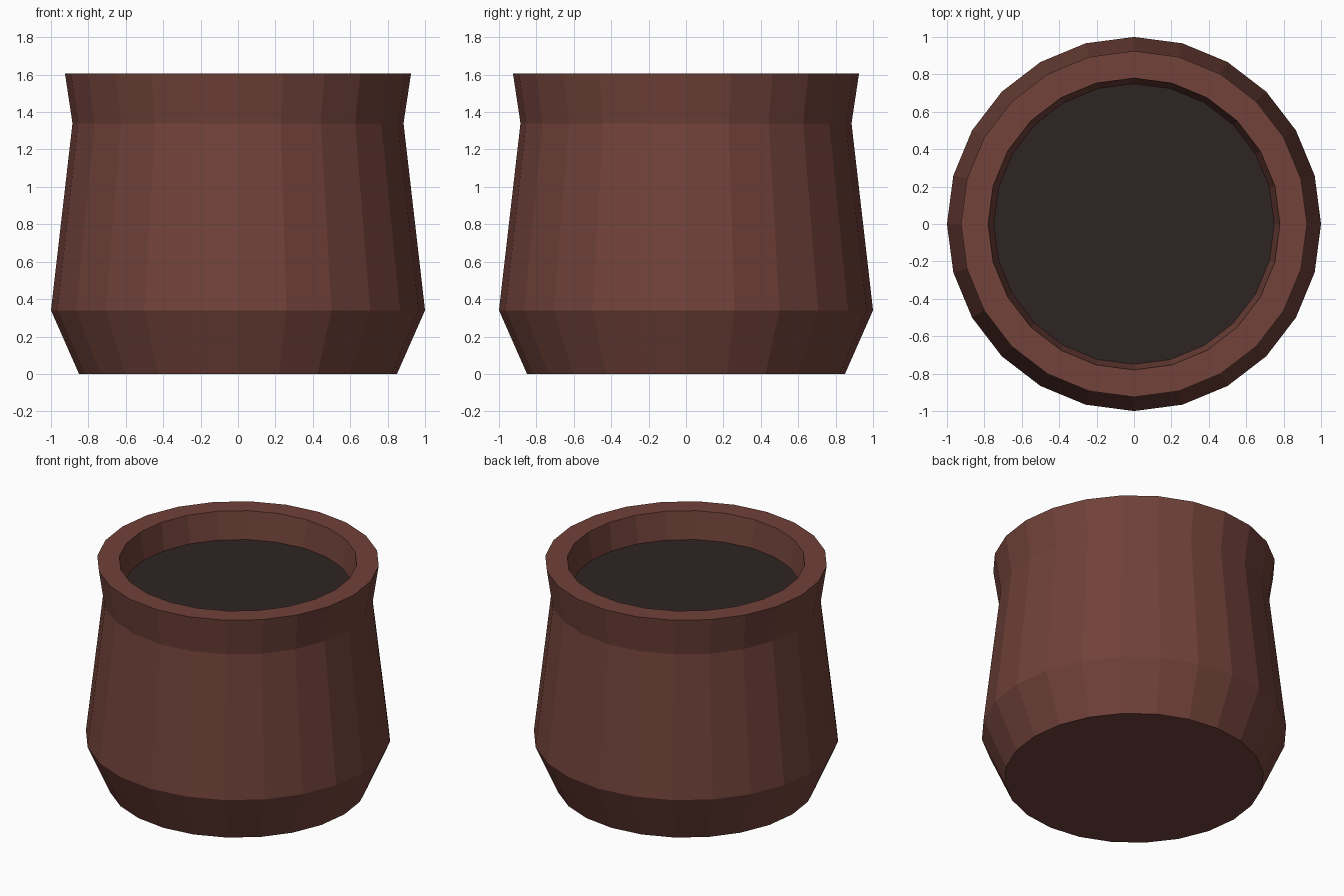
import bpy
import bmesh
from math import cos, sin, tau

SIDES = 24

cube = bpy.data.objects.get("Cube")
if cube:
    bpy.data.objects.remove(cube, do_unlink=True)


def make_material(name, rgb):
    mat = bpy.data.materials.new(name)
    mat.use_nodes = True
    colour = (*rgb, 1.0)
    mat.diffuse_color = colour
    mat.node_tree.nodes["Principled BSDF"].inputs["Base Color"].default_value = colour
    return mat


def lathe(name, profile, mat):
    """Revolve (radius, height) points into flat-sided rings, capped at both ends."""
    bm = bmesh.new()
    rings = [[bm.verts.new((r * cos(tau * i / SIDES), r * sin(tau * i / SIDES), z))
              for i in range(SIDES)] for r, z in profile]
    for low, high in zip(rings, rings[1:]):
        for i in range(SIDES):
            j = (i + 1) % SIDES
            bm.faces.new((low[i], low[j], high[j], high[i]))
    bm.faces.new(rings[0][::-1])
    bm.faces.new(rings[-1])
    bmesh.ops.recalc_face_normals(bm, faces=bm.faces)
    mesh = bpy.data.meshes.new(name)
    bm.to_mesh(mesh)
    bm.free()
    mesh.materials.append(mat)
    obj = bpy.data.objects.new(name, mesh)
    bpy.context.collection.objects.link(obj)
    return obj


clay = make_material("brown clay", (0.165, 0.054, 0.042))
soil = make_material("dark soil", (0.028, 0.018, 0.017))

# Pot wall: foot, belly, neck, flared rim, then down the inside to the floor
lathe("pot", [(0.85, 0), (1, 0.34), (0.885, 1.34), (0.925, 1.605),
              (0.78, 1.605), (0.74, 1.34)], clay)

# Soil filling the mouth just below the rim
lathe("soil", [(0.74, 1.35), (0.75, 1.41)], soil)
